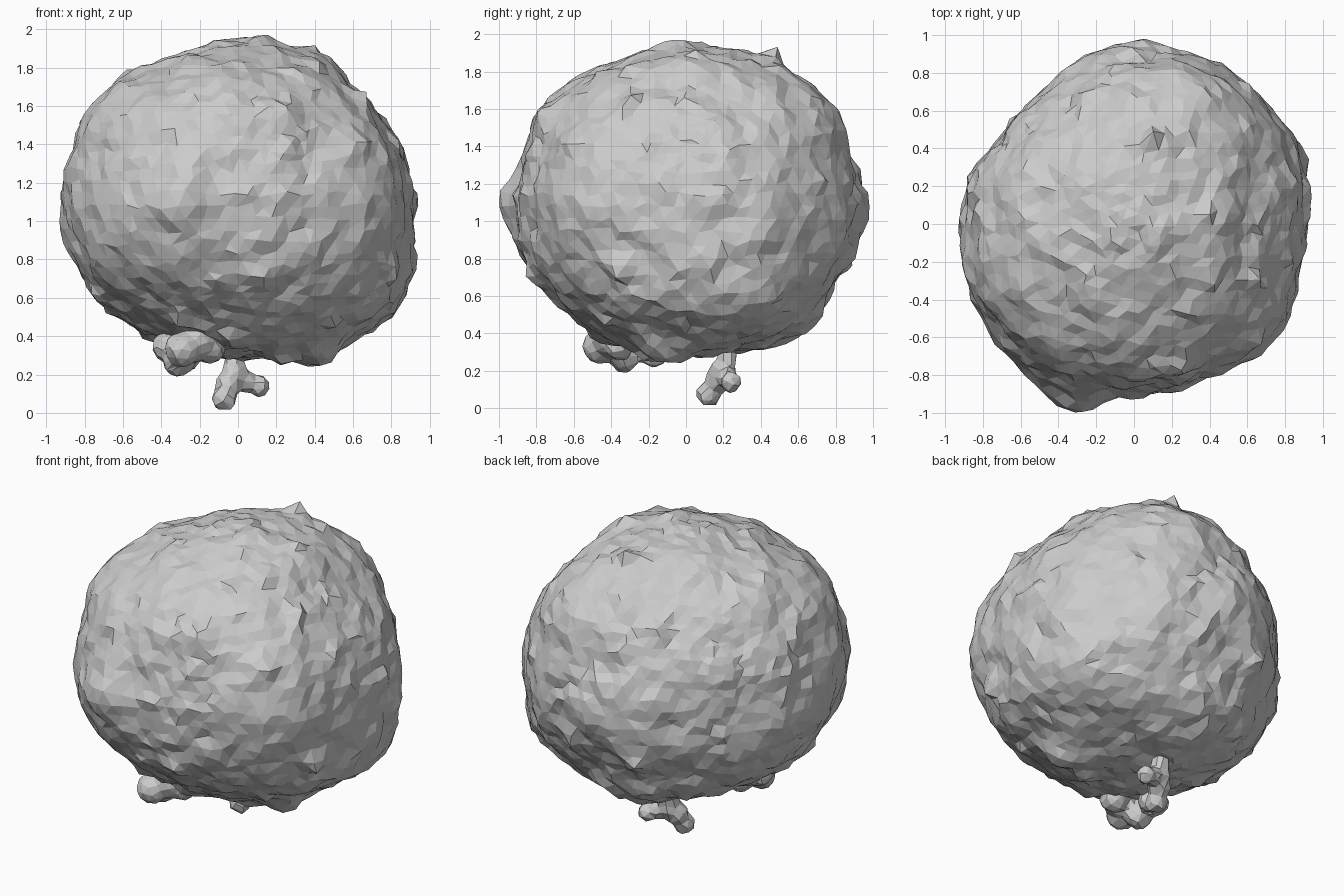
import bpy, bmesh, math, random
from mathutils import Vector, noise

if "Cube" in bpy.data.objects:
    bpy.data.objects.remove(bpy.data.objects["Cube"])

random.seed(4)
C = Vector((0, 0, 1.08))

# Outline radii every 15 degrees, measured from the centre in three planes
FRONT = [.93, .91, .90, .88, .92, .88, .88, .86, .86, .92, .91, .92,
         .94, .93, .90, .85, .83, .80, .79, .83, .88, .93, .99, .94]
SIDE = [.98, .91, .96, .92, .90, .88, .88, .87, .87, .93, .95, .90,
        .92, .93, .90, .85, .85, .83, .80, .83, .89, .93, .90, .93]
TOP = [.93, .94, .97, .95, .98, .95, .99, .94, .87, .85, .85, .91,
       .92, .94, .93, .93, .99, 1.02, .90, .91, .89, .95, .95, .92]

# Broad swellings and hollows: direction, height, squared width
SWELLS = [((-.35, .73, .58), -.06, .10), ((.69, -.69, .15), .04, .10),
          ((-.68, -.68, -.12), .05, .10), ((-.72, -.40, .50), .06, .10),
          ((.33, .73, .60), .06, .08), ((.75, .39, -.54), .08, .12),
          ((.44, -.12, -.85), .10, .025), ((-.35, -.937, -.02), .05, .012)]
SWELLS = [(Vector(d).normalized(), h, s) for d, h, s in SWELLS]


def ring(table, a, b):
    t = (math.atan2(b, a) / math.tau * 24) % 24
    i = int(t) % 24
    f = t - int(t)
    return table[i] * (1 - f) + table[(i + 1) % 24] * f


def radius(d):
    total = weight = 0
    for table, a, b, off in ((FRONT, d.x, d.z, d.y), (SIDE, d.y, d.z, d.x), (TOP, d.x, d.y, d.z)):
        w = 1 / (abs(off) + .08) ** 2
        total += w * ring(table, a, b)
        weight += w
    return total / weight


def rand_dir():
    return Vector([random.gauss(0, 1) for _ in range(3)]).normalized()


def finish(bm, name):
    me = bpy.data.meshes.new(name)
    bm.to_mesh(me)
    bm.free()
    ob = bpy.data.objects.new(name, me)
    bpy.context.collection.objects.link(ob)
    return ob


# Boulder body: rounded lump with swellings, small warts and a rough faceted surface
warts = [(rand_dir(), random.uniform(.025, .055), .0035) for _ in range(60)]
lo, hi = (-.945, -1, .2), (.94, 1, 1.97)
bm = bmesh.new()
bmesh.ops.create_icosphere(bm, subdivisions=5, radius=1)
for v in bm.verts:
    d = (v.co + rand_dir() * .018).normalized()
    r = radius(d) - .012
    r += .025 * noise.noise(d * 5) + .025 * noise.noise(d * 11 + Vector((7, 3, 1)))
    for w, h, s in SWELLS + warts:
        r += h * math.exp(-(d - w).length_squared / s)
    p = C + d * r
    v.co = [min(max(p[k], lo[k]), hi[k]) for k in range(3)]
finish(bm, "boulder")


# Knobbly clusters under the body, each fused into one rough lump
def cluster(name, balls):
    bm = bmesh.new()
    for x, y, z, r in balls:
        new = bmesh.ops.create_icosphere(bm, subdivisions=2, radius=r)["verts"]
        for v in new:
            v.co = v.co * random.uniform(.9, 1.05) + Vector((x, y, z))
    ob = finish(bm, name)
    rm = ob.modifiers.new("fuse", "REMESH")
    rm.mode = "VOXEL"
    rm.voxel_size = .02
    dec = ob.modifiers.new("facets", "DECIMATE")
    dec.ratio = .12
    return ob


cluster("front_knobs", [(-.29, -.46, .33, .10), (-.22, -.40, .37, .11), (-.15, -.36, .34, .09),
                        (-.31, -.33, .27, .085), (-.36, -.24, .34, .09), (-.27, -.17, .29, .08)])
cluster("hanging_knob", [(-.02, .22, .27, .06), (-.02, .20, .20, .075), (-.05, .17, .15, .075),
                         (-.07, .12, .075, .07), (.04, .22, .16, .06), (.11, .24, .14, .06)])
